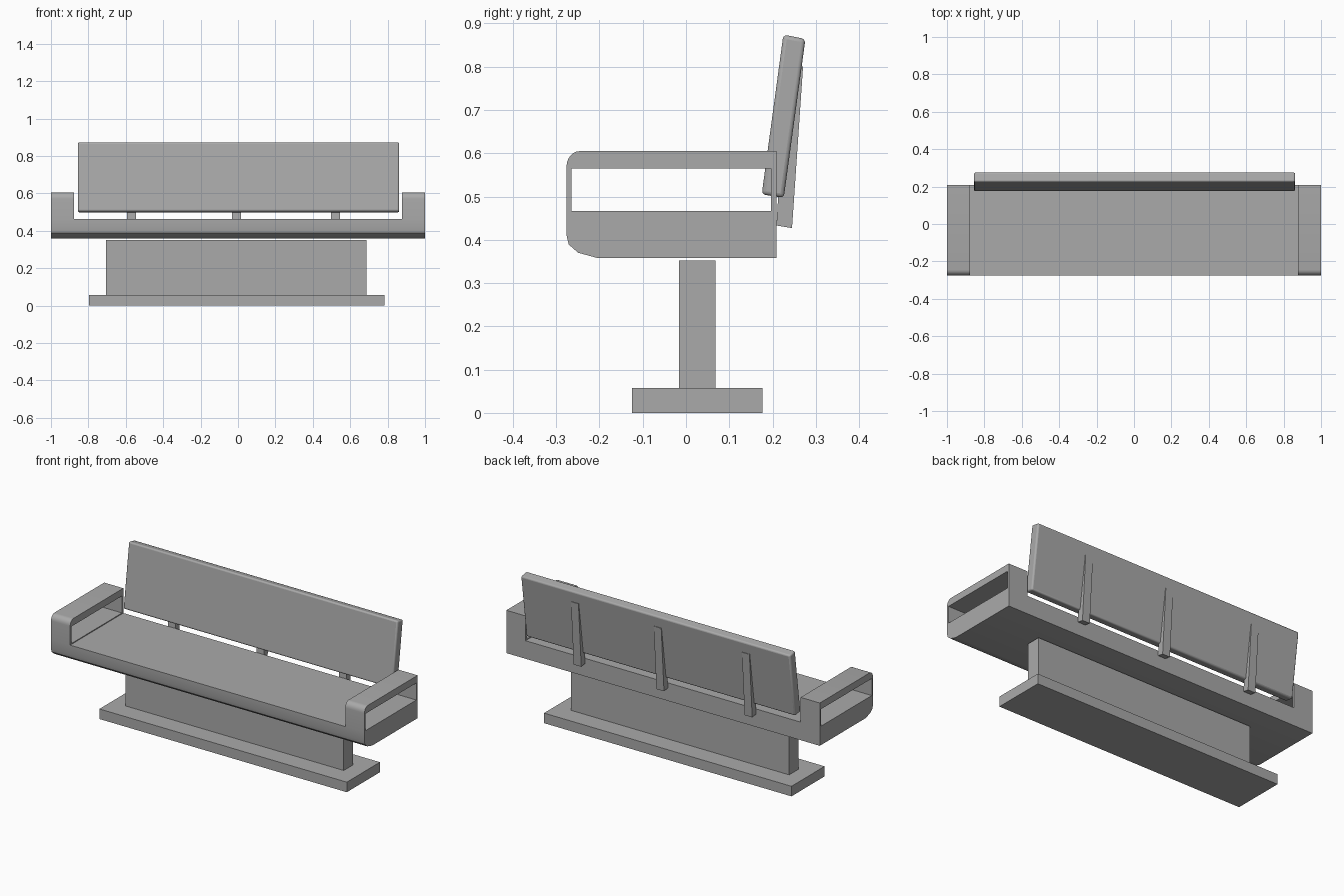
import bpy, bmesh
from math import sin, cos, pi
from mathutils import Vector

if "Cube" in bpy.data.objects:
    bpy.data.objects.remove(bpy.data.objects["Cube"])

# Mid grey finish
grey = bpy.data.materials.new("mid_grey")
grey.diffuse_color = (0.4, 0.4, 0.4, 1)
grey.use_nodes = True
grey.node_tree.nodes["Principled BSDF"].inputs["Base Color"].default_value = grey.diffuse_color


def arc(cy, cz, ry, rz, a0, a1, n=6):
    """Points of an elliptical arc in the y-z plane, angles in degrees."""
    return [(cy + ry * cos((a0 + (a1 - a0) * i / n) * pi / 180),
             cz + rz * sin((a0 + (a1 - a0) * i / n) * pi / 180)) for i in range(n + 1)]


def extrude(name, profile, x0, x1, smooth=False, mirror=False):
    """Extrude a y-z profile along x."""
    bm = bmesh.new()
    face = bm.faces.new([bm.verts.new((x0, y, z)) for y, z in profile])
    ext = bmesh.ops.extrude_face_region(bm, geom=[face], use_keep_orig=True)
    verts = [g for g in ext["geom"] if isinstance(g, bmesh.types.BMVert)]
    bmesh.ops.translate(bm, verts=verts, vec=Vector((x1 - x0, 0, 0)))
    bmesh.ops.recalc_face_normals(bm, faces=bm.faces[:])
    mesh = bpy.data.meshes.new(name)
    bm.to_mesh(mesh)
    bm.free()
    mesh.materials.append(grey)
    ob = bpy.data.objects.new(name, mesh)
    bpy.context.collection.objects.link(ob)
    if mirror:
        ob.modifiers.new("mirror", 'MIRROR')
    if smooth:
        bpy.ops.object.select_all(action='DESELECT')
        ob.select_set(True)
        bpy.context.view_layer.objects.active = ob
        bpy.ops.object.shade_smooth_by_angle(angle=pi / 6)
    return ob


def rect(y0, y1, z0, z1):
    return [(y0, z0), (y1, z0), (y1, z1), (y0, z1)]


# Foot plate and pedestal wall
extrude("base_plate", rect(-0.125, 0.177, 0, 0.058), -0.797, 0.782)
extrude("pedestal", rect(-0.016, 0.068, 0.058, 0.352), -0.706, 0.686)

# Seat slab with rounded lower front edge
SEAT_TOP = 0.462
extrude("seat", [(0.209, 0.358), (0.209, SEAT_TOP), (-0.276, SEAT_TOP), (-0.276, 0.41),
                 (-0.271, 0.389), (-0.249, 0.370), (-0.205, 0.358)], -1, 1, smooth=True)

# Hollow armrest loops standing on the seat ends, with a thin sill below the opening
extrude("armrests", [(0.209, SEAT_TOP), (0.209, 0.605)]
        + arc(-0.245, 0.570, 0.031, 0.035, 90, 180)
        + [(-0.276, SEAT_TOP), (-0.265, SEAT_TOP), (-0.265, 0.565),
           (0.197, 0.565), (0.197, SEAT_TOP)], 0.878, 1, smooth=True, mirror=True)
extrude("armrest_sills", rect(-0.265, 0.197, SEAT_TOP, 0.467), 0.878, 1, mirror=True)

# Tilted backrest panel with softened edges
back = extrude("backrest", [(0.175, 0.505), (0.226, 0.497), (0.276, 0.864), (0.225, 0.874)],
               -0.856, 0.862, smooth=True)
bevel = back.modifiers.new("bevel", 'BEVEL')
bevel.width = 0.009
bevel.segments = 3

# Wedge brackets joining backrest and seat
for i, x in enumerate((-0.57, -0.007, 0.521)):
    extrude(f"back_bracket_{i + 1}", [(0.209, 0.433), (0.245, 0.427), (0.2705, 0.80),
                                      (0.260, 0.80), (0.213, 0.5)], x - 0.024, x + 0.024)
